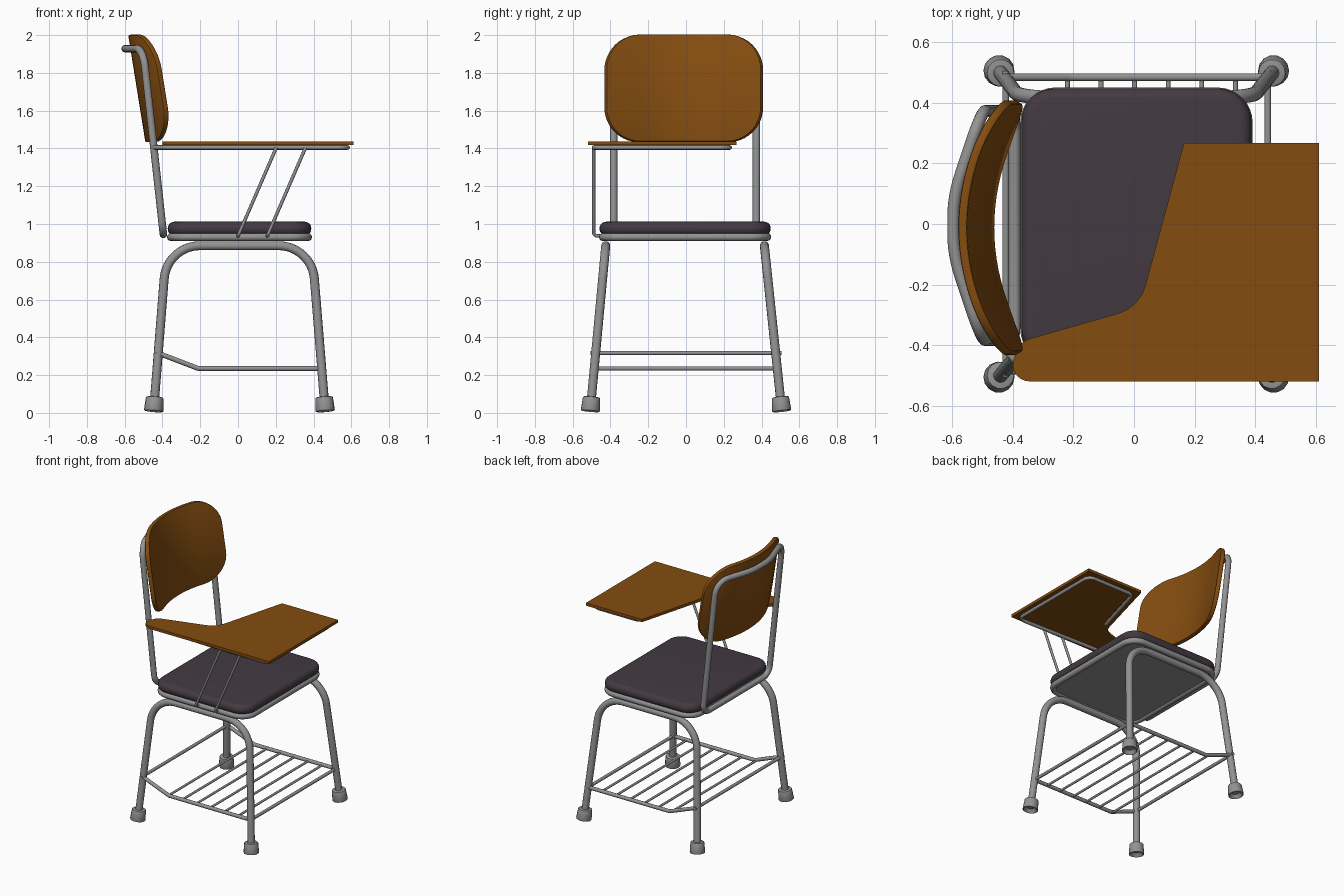
import bpy, bmesh, math
from mathutils import Vector

if "Cube" in bpy.data.objects:
    bpy.data.objects.remove(bpy.data.objects["Cube"])


def material(name, rgb):
    m = bpy.data.materials.new(name)
    m.diffuse_color = (*rgb, 1)
    m.use_nodes = True
    m.node_tree.nodes["Principled BSDF"].inputs["Base Color"].default_value = m.diffuse_color
    return m


STEEL = material("grey steel", (0.29, 0.29, 0.29))
WOOD = material("brown wood", (0.23, 0.073, 0.005))
PAD = material("dark plum pad", (0.056, 0.042, 0.053))
Y0 = -0.005  # side-to-side centre of the seat


def fillet(pts, radii, closed=False, seg=8):
    """Round the corners of a 3D polyline with true arcs."""
    pts = [Vector(p) for p in pts]
    if not isinstance(radii, (list, tuple)):
        radii = [radii] * len(pts)
    out, n = [], len(pts)
    for i, p in enumerate(pts):
        r = radii[i]
        if r == 0 or (not closed and i in (0, n - 1)):
            out.append(p)
            continue
        u = (pts[i - 1] - p).normalized()
        v = (pts[(i + 1) % n] - p).normalized()
        half = u.angle(v) / 2
        t = r / math.tan(half)
        c = p + (u + v).normalized() * (r / math.sin(half))
        a, b = (p + u * t - c).normalized(), (p + v * t - c).normalized()
        out += [c + a.slerp(b, k / seg) * r for k in range(seg + 1)]
    return out


def finish(ob, mat, angle=40):
    ob.data.materials.clear()
    ob.data.materials.append(mat)
    bpy.ops.object.select_all(action='DESELECT')
    ob.select_set(True)
    bpy.context.view_layer.objects.active = ob
    if ob.type == 'CURVE':
        bpy.ops.object.convert(target='MESH')
        ob = bpy.context.object
    bpy.ops.object.shade_smooth_by_angle(angle=math.radians(angle))
    return ob


def tube(name, pts, radius, closed=False):
    cu = bpy.data.curves.new(name, 'CURVE')
    cu.dimensions = '3D'
    cu.bevel_depth, cu.bevel_resolution, cu.use_fill_caps = radius, 4, True
    sp = cu.splines.new('POLY')
    sp.points.add(len(pts) - 1)
    for q, p in zip(sp.points, pts):
        q.co = (*p, 1)
    sp.use_cyclic_u = closed
    ob = bpy.data.objects.new(name, cu)
    bpy.context.collection.objects.link(ob)
    return finish(ob, STEEL)


def from_bmesh(name, bm, mat):
    bmesh.ops.recalc_face_normals(bm, faces=bm.faces)
    me = bpy.data.meshes.new(name)
    bm.to_mesh(me)
    bm.free()
    ob = bpy.data.objects.new(name, me)
    bpy.context.collection.objects.link(ob)
    return finish(ob, mat)


def round_edges(bm, width, seg):
    bm.normal_update()
    edges = [e for e in bm.edges if e.is_manifold and e.calc_face_angle(0) > 1]
    bmesh.ops.bevel(bm, geom=edges, offset=width, segments=seg, profile=0.5, affect='EDGES')


def slab(name, outline, z0, z1, mat, bevel=0, seg=3):
    bm = bmesh.new()
    f = bm.faces.new([bm.verts.new((p[0], p[1], z0)) for p in outline])
    top = bmesh.ops.extrude_face_region(bm, geom=[f])['geom']
    bmesh.ops.translate(bm, verts=[g for g in top if isinstance(g, bmesh.types.BMVert)],
                        vec=(0, 0, z1 - z0))
    bmesh.ops.recalc_face_normals(bm, faces=bm.faces)
    if bevel:
        round_edges(bm, bevel, seg)
    return from_bmesh(name, bm, mat)


def rounded_rect(x0, x1, y0, y1, r, z=0):
    return fillet([(x0, y0, z), (x1, y0, z), (x1, y1, z), (x0, y1, z)], r, True)


# Seat: cushion, rim and underside panel
slab("seat_cushion", rounded_rect(-0.372, 0.388, -0.458, 0.448, 0.11), 0.94, 1.012, PAD, 0.034, 5)
tube("seat_rim", rounded_rect(-0.355, 0.371, -0.44, 0.43, 0.095, 0.931), 0.021, True)
slab("seat_panel", rounded_rect(-0.355, 0.371, -0.44, 0.43, 0.095), 0.922, 0.945, STEEL)

# Leg arches with hollow rubber-shaped feet
for s, side in ((-1, "right"), (1, "left")):
    corners = [(-0.445, s * 0.505, 0.03), (-0.377, s * 0.42 + Y0, 0.885),
               (0.390, s * 0.42 + Y0, 0.885), (0.460, s * 0.505, 0.03)]
    tube(f"{side}_leg_arch", fillet(corners, 0.19, seg=12), 0.024)
    for foot, knee, end in ((corners[0], corners[1], "back"), (corners[3], corners[2], "front")):
        bm = bmesh.new()
        bmesh.ops.create_cone(bm, cap_ends=True, segments=14, radius1=0.052, radius2=0.046, depth=0.076)
        bm.normal_update()
        base = [f for f in bm.faces if f.normal.z < -0.9]
        round_edges(bm, 0.006, 2)
        base = [f for f in bm.faces if f.normal.z < -0.99 and len(f.verts) > 4]
        bmesh.ops.inset_region(bm, faces=base, thickness=0.02)
        bmesh.ops.translate(bm, verts=list({v for f in base for v in f.verts}), vec=(0, 0, 0.025))
        ob = from_bmesh(f"{end}_{side}_foot", bm, STEEL)
        axis = (Vector(knee) - Vector(foot)).normalized()
        ob.rotation_euler = axis.to_track_quat('Z', 'Y').to_euler()
        ob.location = Vector(foot) + axis * 0.0165

# Book rack: side rails, end rods and slats
for s, side in ((-1, "right"), (1, "left")):
    y = s * 0.485
    tube(f"{side}_rack_rail", fillet([(-0.42, y, 0.315), (-0.21, y, 0.235), (0.44, y, 0.235)], 0.06), 0.013)
tube("rack_back_rod", [(-0.424, -0.505, 0.317), (-0.424, 0.505, 0.317)], 0.011)
tube("rack_front_rod", [(0.442, -0.505, 0.235), (0.442, 0.505, 0.235)], 0.011)
for i in range(6):
    x = -0.22 + i * 0.111
    tube(f"rack_slat_{i + 1}", [(x, -0.485, 0.232), (x, 0.485, 0.232)], 0.008)

# Back frame: one closed loop of bent tube
loop = [(-0.395, -0.378 + Y0, 0.945), (-0.503, -0.378 + Y0, 1.928), (-0.597, -0.1, 1.928),
        (-0.597, 0.09, 1.928), (-0.503, 0.378 + Y0, 1.928), (-0.395, 0.378 + Y0, 0.945)]
tube("back_frame", fillet(loop, [0.07, 0.1, 0.45, 0.45, 0.1, 0.07], True), 0.02, True)

# Backrest: curved rounded-rectangle shell
bm = bmesh.new()
W, R, ZL, ZH, T, N = 0.423, 0.185, 1.432, 2.0, 0.03, 36
rows = []
for i in range(N + 1):
    y = -W * math.cos(math.pi * i / N)
    d = max(0, abs(y) - (W - R))
    cut = R - math.sqrt(max(0, R * R - d * d))
    bow = 0.125 * (y / W) ** 2
    nrm = Vector((1, -0.25 * y / W / W, 0.16)).normalized() * T
    col = []
    for z in (ZL + cut, ZH - cut):
        p = Vector((-0.49 - 0.16 * (z - 1.43) + bow, y - 0.012, z))
        col.append((bm.verts.new(p), bm.verts.new(p + nrm)))
    rows.append(col)
for a, b in zip(rows, rows[1:]):
    (a0, a1), (a2, a3) = a
    (b0, b1), (b2, b3) = b
    for q in ((a0, b0, b2, a2), (a1, a3, b3, b1), (a0, a1, b1, b0), (a2, b2, b3, a3)):
        bm.faces.new(q)
for (v0, v1), (v2, v3) in (rows[0], rows[-1]):
    bm.faces.new((v0, v2, v3, v1))
bmesh.ops.recalc_face_normals(bm, faces=bm.faces)
round_edges(bm, 0.007, 2)
from_bmesh("backrest", bm, WOOD)

# Writing tablet
tablet = fillet([(0.612, 0.268, 0), (0.165, 0.268, 0), (0.018, -0.275, 0), (-0.375, -0.388, 0),
                 (-0.425, -0.52, 0), (0.612, -0.52, 0)], [0, 0, 0.13, 0.06, 0.055, 0], True)
slab("writing_tablet", tablet, 1.418, 1.438, WOOD)

# Tablet support tube, hooked under the board and joined to the back frame
Z = 1.405
hook = [(-0.452, -0.385, Z), (-0.38, -0.465, Z), (0.58, -0.488, Z), (0.58, 0.232, Z),
        (0.205, 0.232, Z), (0.09, -0.18, Z)]
tube("tablet_support", fillet(hook, [0, 0.06, 0.05, 0.05, 0.05, 0]), 0.012)

# Two slanted struts from the seat rim to the tablet
for i, x in enumerate((0.0, 0.155)):
    path = fillet([(x, -0.44, 0.937), (x, -0.489, 0.937), (x + 0.203, -0.489, 1.405)], 0.02, seg=5)
    tube(f"tablet_strut_{i + 1}", path, 0.009)
